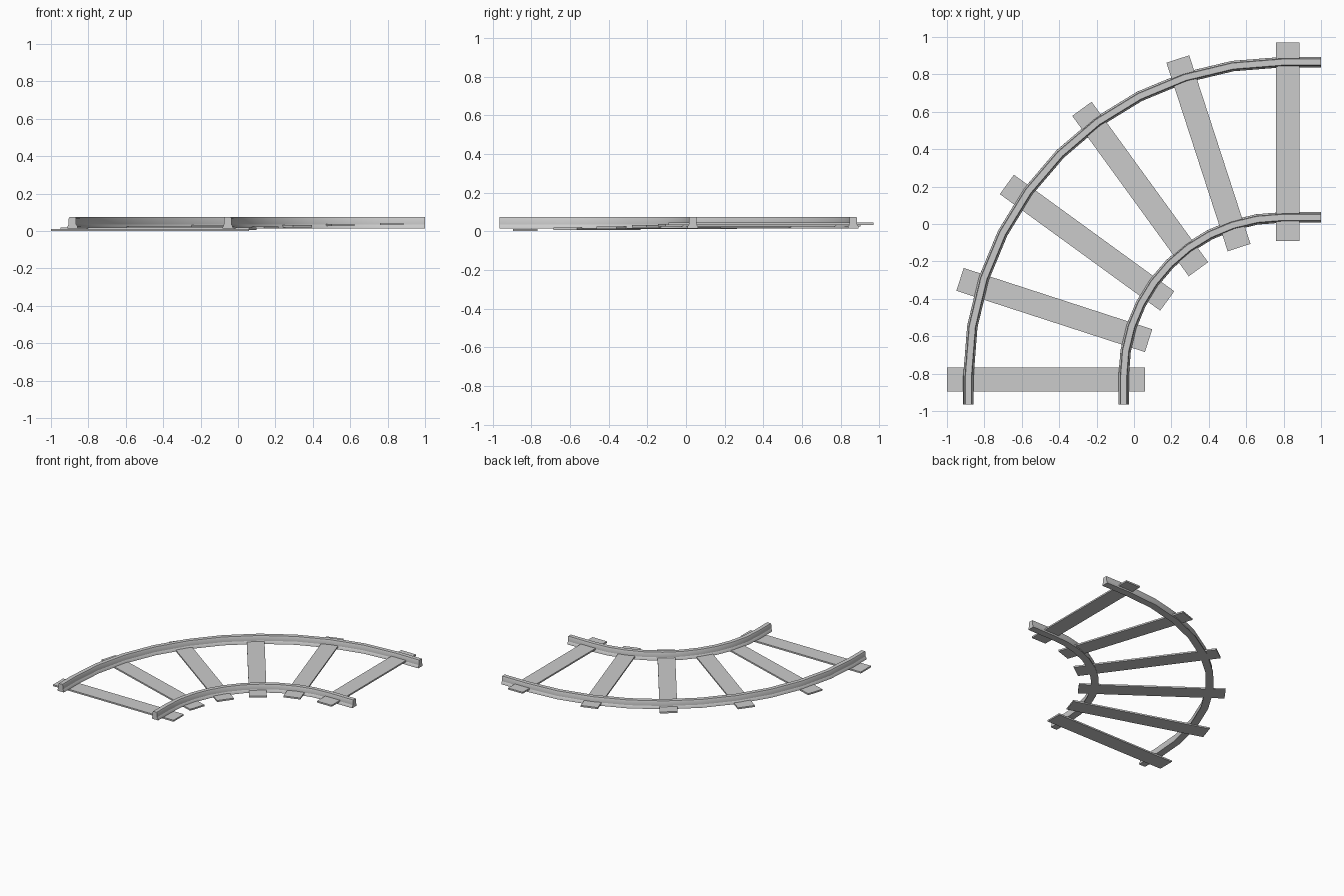
import bpy, bmesh
from math import sin, cos, radians
from mathutils import Matrix

if "Cube" in bpy.data.objects:
    bpy.data.objects.remove(bpy.data.objects["Cube"])

CX, CY = 0.79, -0.81          # centre of the bend
END_X, END_Y = 1.0, -0.965    # where the straight ends stop
SEGMENTS = 10

# Half-profile of a rail: (half width, height), foot to head
HALF = [(0.028, 0.014), (0.026, 0.026), (0.020, 0.036), (0.020, 0.066), (0.016, 0.075)]
PROFILE = HALF + [(-w, z) for w, z in reversed(HALF)]


def finish(bm, name):
    bmesh.ops.recalc_face_normals(bm, faces=bm.faces)
    mesh = bpy.data.meshes.new(name)
    bm.to_mesh(mesh)
    bm.free()
    obj = bpy.data.objects.new(name, mesh)
    bpy.context.collection.objects.link(obj)
    return obj


def make_rail(name, radius):
    bm = bmesh.new()
    stations = [(0, 0, END_Y - CY)]
    stations += [(90 * i / SEGMENTS, 0, 0) for i in range(SEGMENTS + 1)]
    stations += [(90, END_X - CX, 0)]
    rings = []
    for deg, dx, dy in stations:
        a = radians(deg)
        rings.append([bm.verts.new((CX + dx - (radius + w) * cos(a),
                                    CY + dy + (radius + w) * sin(a), z))
                      for w, z in PROFILE])
    n = len(PROFILE)
    for r0, r1 in zip(rings, rings[1:]):
        for k in range(n):
            bm.faces.new((r0[k], r0[(k + 1) % n], r1[(k + 1) % n], r1[k]))
    bm.faces.new(rings[0])
    bm.faces.new(rings[-1])
    obj = finish(bm, name)
    bpy.ops.object.select_all(action='DESELECT')
    obj.select_set(True)
    bpy.context.view_layer.objects.active = obj
    bpy.ops.object.shade_smooth_by_angle(angle=radians(25))


# Two curved rails
make_rail("outer_rail", 1.675)
make_rail("inner_rail", 0.845)

# Six sleepers fanned around the bend, each slightly higher than the last
CENTRES = [(-0.47, -0.832), (-0.426, -0.46), (-0.251, -0.10),
           (0.033, 0.187), (0.398, 0.378), (0.822, 0.44)]
for i, (x, y) in enumerate(CENTRES):
    bm = bmesh.new()
    bmesh.ops.create_cube(bm, size=1, matrix=Matrix.Diagonal((1.06, 0.128, 0.012, 1)))
    tie = finish(bm, f"sleeper_{i + 1}")
    tie.location = (x, y, 0.006 + 0.0064 * i)
    tie.rotation_euler.z = radians(-18 * i)
